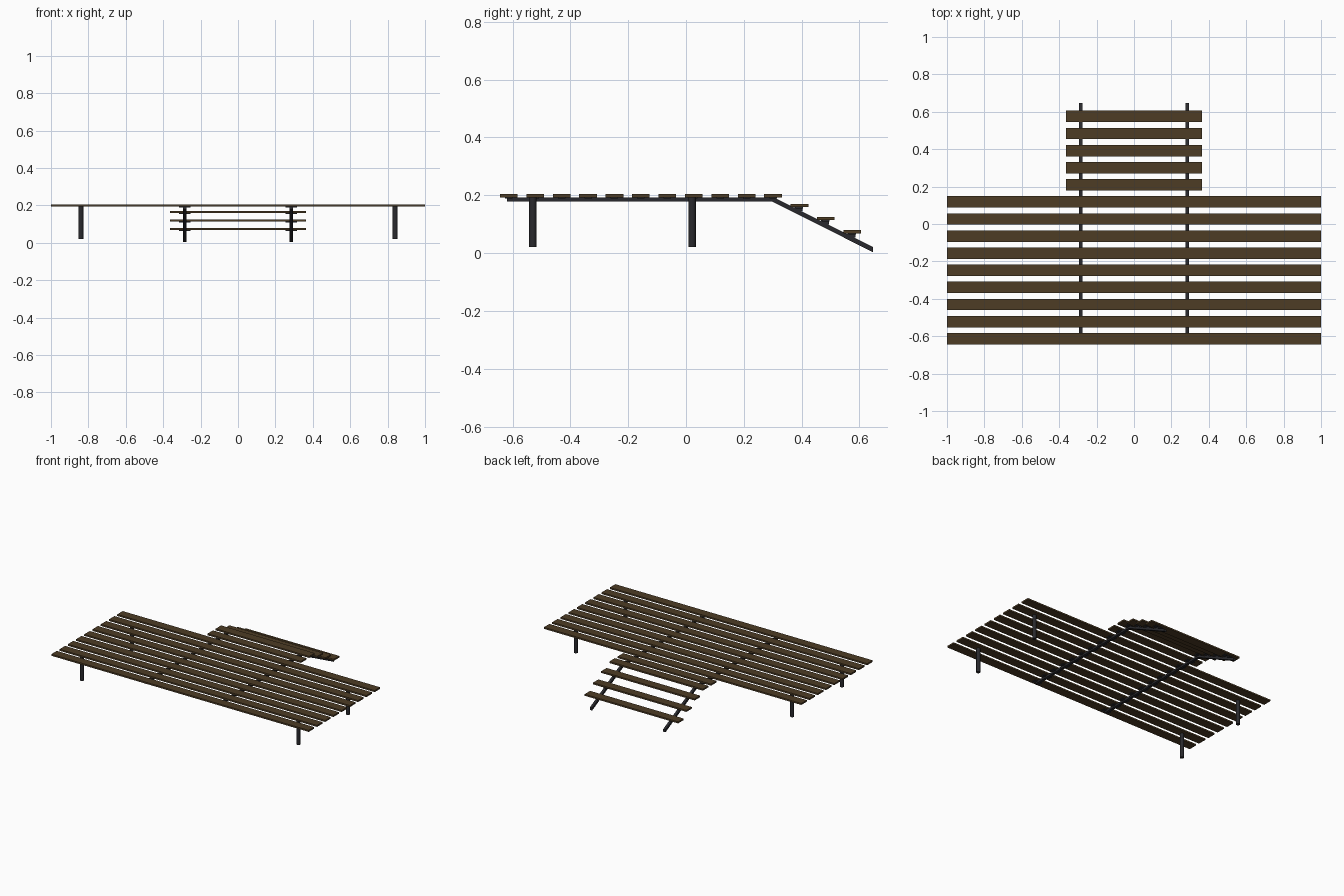
import bpy, bmesh

if "Cube" in bpy.data.objects:
    bpy.data.objects.remove(bpy.data.objects["Cube"])

def material(name, col):
    m = bpy.data.materials.new(name)
    m.diffuse_color = (*col, 1)
    m.use_nodes = True
    m.node_tree.nodes["Principled BSDF"].inputs["Base Color"].default_value = m.diffuse_color
    return m

WOOD = material("brown_wood", (0.075, 0.045, 0.018))
METAL = material("dark_metal", (0.022, 0.022, 0.026))

def finish(name, bm, mat):
    bmesh.ops.recalc_face_normals(bm, faces=bm.faces)
    me = bpy.data.meshes.new(name)
    bm.to_mesh(me)
    bm.free()
    me.materials.append(mat)
    ob = bpy.data.objects.new(name, me)
    bpy.context.collection.objects.link(ob)
    return ob

def box(name, c, s, mat):
    bm = bmesh.new()
    bmesh.ops.create_cube(bm, size=1)
    bmesh.ops.scale(bm, vec=s, verts=bm.verts)
    bmesh.ops.translate(bm, vec=c, verts=bm.verts)
    return finish(name, bm, mat)

def rail(name, x, width, profile):
    # side profile (y, z) extruded along x
    bm = bmesh.new()
    f = bm.faces.new([bm.verts.new((x - width / 2, y, z)) for y, z in profile])
    r = bmesh.ops.extrude_face_region(bm, geom=[f])
    vs = [v for v in r["geom"] if isinstance(v, bmesh.types.BMVert)]
    bmesh.ops.translate(bm, vec=(width, 0, 0), verts=vs)
    return finish(name, bm, METAL)

PITCH, Y0, DEPTH, THICK = 0.0914, -0.613, 0.061, 0.011
RAIL_X = 0.285

# slats: nine wide deck boards, two short landing boards, three step treads
for i in range(14):
    y = Y0 + i * PITCH
    half = 1.0 if i < 9 else 0.363
    top = 0.204 if i < 11 else 0.170 - (i - 11) * 0.0455
    name = "deck_board" if i < 9 else "landing_board" if i < 11 else "step_tread"
    box(name, (0, y, top - THICK / 2), (2 * half, DEPTH, THICK), WOOD)
    # fixing plates joining each slat to the rails
    for s in (-1, 1):
        box("fixing_plate", (s * RAIL_X, y, top - THICK - 0.002), (0.06, 0.026, 0.005), METAL)
        if i >= 11:
            box("tread_block", (s * RAIL_X, y - 0.003, top - THICK - 0.007),
                (0.016, 0.028, 0.014), METAL)

# bent support rails running under the deck and down the steps
PROFILE = [(-0.62, 0.193), (0.302, 0.193), (0.647, 0.021), (0.647, 0.003),
           (0.296, 0.179), (-0.62, 0.179)]
for s in (-1, 1):
    rail("support_rail", s * RAIL_X, 0.018, PROFILE)

# round legs
for x in (-0.84, 0.84):
    for y in (-0.53, 0.021):
        bm = bmesh.new()
        bmesh.ops.create_cone(bm, cap_ends=True, segments=16, radius1=0.013,
                              radius2=0.013, depth=0.173)
        bmesh.ops.translate(bm, vec=(x, y, 0.1075), verts=bm.verts)
        leg = finish("leg", bm, METAL)
        bpy.ops.object.select_all(action='DESELECT')
        leg.select_set(True)
        bpy.context.view_layer.objects.active = leg
        bpy.ops.object.shade_smooth_by_angle()
